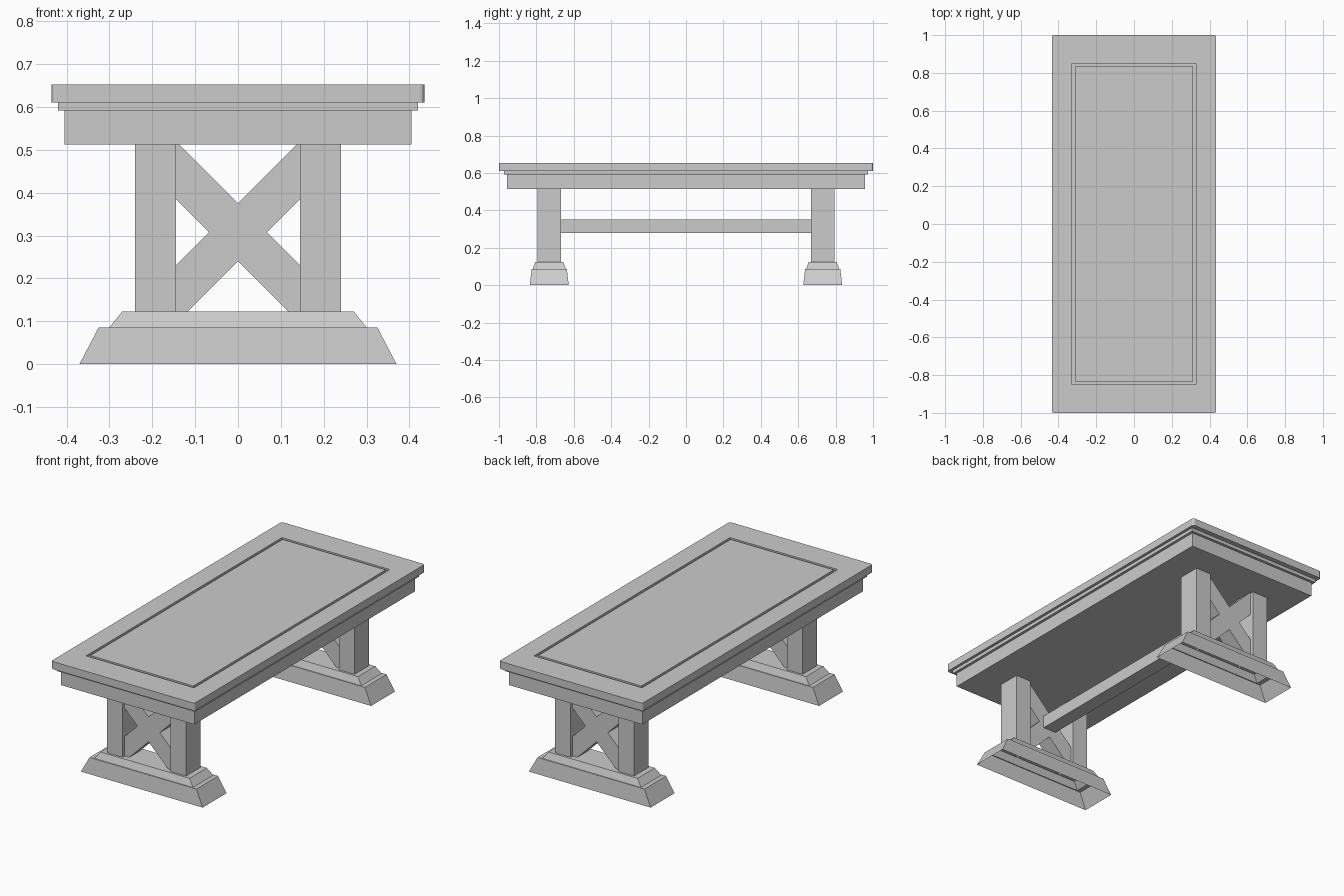
import bpy, bmesh
from math import radians
from mathutils import Matrix, Vector

cube = bpy.data.objects.get("Cube")
if cube:
    bpy.data.objects.remove(cube, do_unlink=True)

# Single painted finish
grey = bpy.data.materials.new("light_grey")
grey.use_nodes = True
COLOUR = (0.6, 0.6, 0.6, 1)
grey.diffuse_color = COLOUR
grey.node_tree.nodes["Principled BSDF"].inputs["Base Color"].default_value = COLOUR


def finish(name, bm):
    bmesh.ops.recalc_face_normals(bm, faces=bm.faces)
    mesh = bpy.data.meshes.new(name)
    bm.to_mesh(mesh)
    bm.free()
    mesh.materials.append(grey)
    obj = bpy.data.objects.new(name, mesh)
    bpy.context.collection.objects.link(obj)
    return obj


def box_bm(size, centre, turn=0):
    bm = bmesh.new()
    matrix = (Matrix.Translation(centre) @ Matrix.Rotation(radians(turn), 4, "Y")
              @ Matrix.Diagonal((*size, 1)))
    bmesh.ops.create_cube(bm, size=1, matrix=matrix)
    return bm


def box(name, size, centre, turn=0):
    return finish(name, box_bm(size, centre, turn))


# Tabletop slab with softened corners and a sunk groove
bm = box_bm((0.87, 2, 0.042), (0, 0, 0.632))
corners = [e for e in bm.edges if abs(e.verts[0].co.z - e.verts[1].co.z) > 0.01]
bmesh.ops.bevel(bm, geom=corners, offset=0.012, segments=3, affect="EDGES", profile=0.5)
bm.normal_update()
top = max(bm.faces, key=lambda f: f.calc_center_median().z)
bmesh.ops.delete(bm, geom=[top], context="FACES_ONLY")


def ring(hx, hy, z):
    return [bm.verts.new((x * hx, y * hy, z)) for x, y in ((-1, -1), (1, -1), (1, 1), (-1, 1))]


def loop_edges(verts):
    return [bm.edges.new((verts[i], verts[i - 1])) for i in range(4)]


TOP, SUNK = 0.653, 0.643
rings = [ring(0.328, 0.85, TOP), ring(0.328, 0.85, SUNK),
         ring(0.313, 0.835, SUNK), ring(0.313, 0.835, TOP)]
for a, b in zip(rings, rings[1:]):
    for i in range(4):
        bm.faces.new((a[i - 1], a[i], b[i], b[i - 1]))
bm.faces.new(rings[-1])
# Border around the groove: one strip per side, corners shared with the slab rim
rim = [v for v in bm.verts if v.co.z > TOP - 0.001 and abs(v.co.x) > 0.4]
inner = rings[0]
quarters = []
for v in inner:
    arc = [r for r in rim if r.co.x * v.co.x > 0 and r.co.y * v.co.y > 0]
    arc.sort(key=lambda r: (r.co - Vector((0, 0, TOP))).to_2d().angle_signed(Vector((1, 0)))
             if r.co.x > 0 else
             (r.co - Vector((0, 0, TOP))).to_2d().angle_signed(Vector((-1, 0))))
    quarters.append(arc)
    bm.faces.new([v] + arc)
for i in range(4):
    bm.faces.new((inner[i - 1], quarters[i - 1][-1], quarters[i][0], inner[i]))
finish("tabletop", bm)

# Moulding and apron below the slab
box("moulding", (0.84, 1.946, 0.019), (0, 0, 0.6015))
box("apron", (0.81, 1.916, 0.079), (0, 0, 0.5525))


# Stepped foot: tapered shell, open underneath
def foot(name, y):
    bm = bmesh.new()
    tiers = ((0.37, 0.104, 0), (0.325, 0.094, 0.086),
             (0.30, 0.089, 0.086), (0.27, 0.075, 0.123))
    loops = [[bm.verts.new((sx * hx, y + sy * hy, z))
              for sx, sy in ((-1, -1), (1, -1), (1, 1), (-1, 1))] for hx, hy, z in tiers]
    for a, b in zip(loops, loops[1:]):
        for i in range(4):
            bm.faces.new((a[i - 1], a[i], b[i], b[i - 1]))
    bm.faces.new(loops[-1])
    finish(name, bm)


# Trestles at both ends
for end, y in (("front", -0.731), ("back", 0.731)):
    foot(end + "_foot", y)
    for side, x in (("left", 0.1925), ("right", -0.1925)):
        box(f"{end}_{side}_post", (0.095, 0.126, 0.39), (x, y, 0.318))
    for side, turn in (("left", 45), ("right", -45)):
        box(f"{end}_{side}_cross_brace", (0.5, 0.09, 0.096), (0, y, 0.308), turn)

# Rail joining the trestles
box("stretcher", (0.08, 1.38, 0.07), (0, 0, 0.315))
